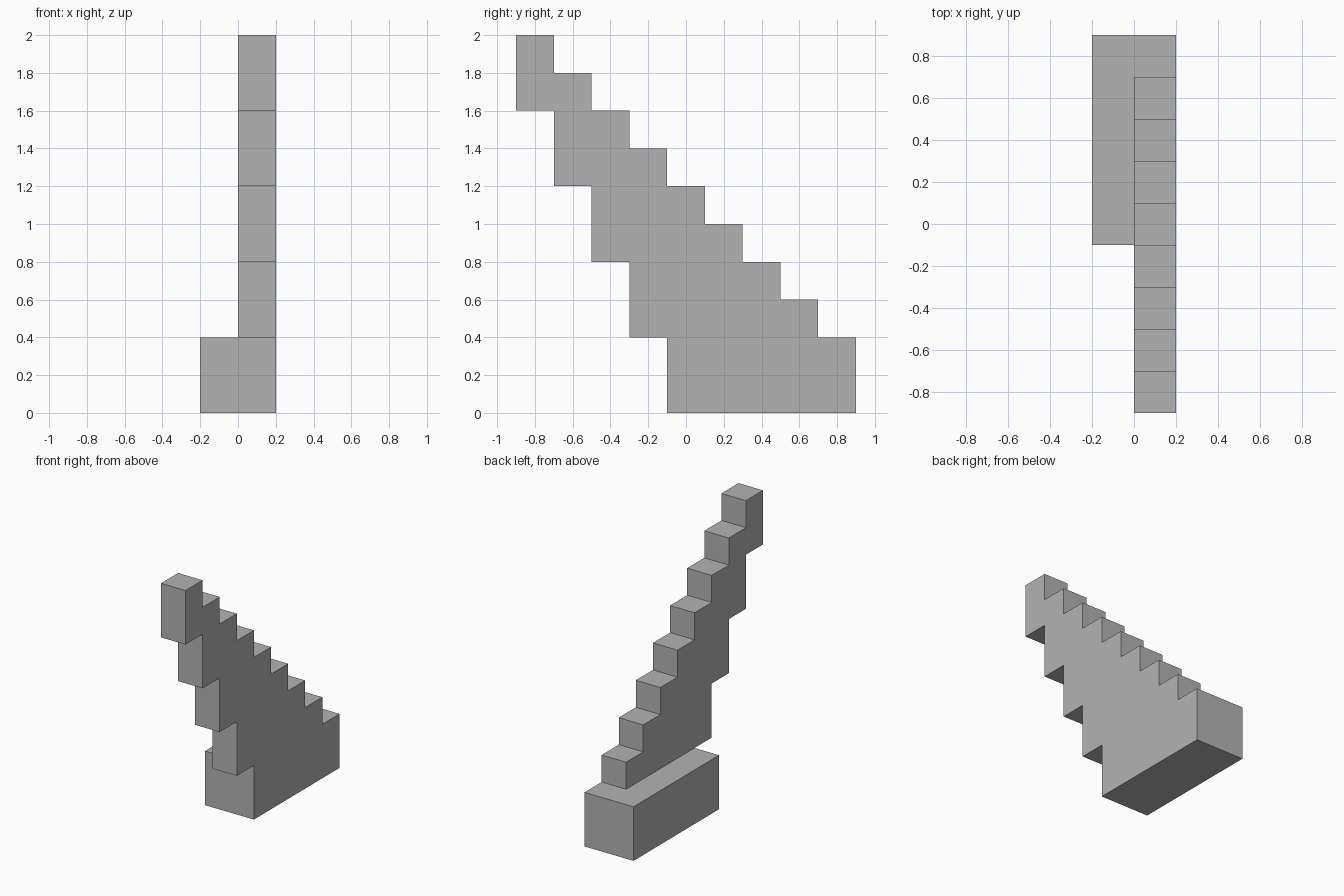
import bpy
import bmesh

cube = bpy.data.objects.get("Cube")
if cube:
    bpy.data.objects.remove(cube, do_unlink=True)

STEP = 0.2

grey = bpy.data.materials.new("stone_grey")
grey.use_nodes = True
colour = (0.45, 0.45, 0.45, 1)
grey.diffuse_color = colour
grey.node_tree.nodes["Principled BSDF"].inputs["Base Color"].default_value = colour


def extrude_profile(name, profile, x0, x1):
    """Extrude a (y, z) outline from x0 to x1 as a closed flat-faced solid."""
    bm = bmesh.new()
    face = bm.faces.new([bm.verts.new((x0, y, z)) for y, z in profile])
    result = bmesh.ops.extrude_face_region(bm, geom=[face], use_keep_orig=True)
    moved = [v for v in result["geom"] if isinstance(v, bmesh.types.BMVert)]
    bmesh.ops.translate(bm, verts=moved, vec=(x1 - x0, 0, 0))
    bmesh.ops.recalc_face_normals(bm, faces=bm.faces)
    mesh = bpy.data.meshes.new(name)
    bm.to_mesh(mesh)
    bm.free()
    mesh.materials.append(grey)
    obj = bpy.data.objects.new(name, mesh)
    bpy.context.collection.objects.link(obj)
    return obj


# Base block
extrude_profile("base_block", [(-0.1, 0), (0.9, 0), (0.9, 0.4), (-0.1, 0.4)], -STEP, STEP)

# Leaning staircase: small steps up the back, tall overhangs down the front
outline = []
for i in range(8):
    y, z = 0.7 - i * STEP, 0.4 + i * STEP
    outline += [(y, z), (y, z + STEP)]
for i in range(4):
    y, z = -0.9 + i * STEP, 2 - i * 2 * STEP
    outline += [(y, z), (y, z - 2 * STEP)]
extrude_profile("staircase", outline, 0, STEP)
